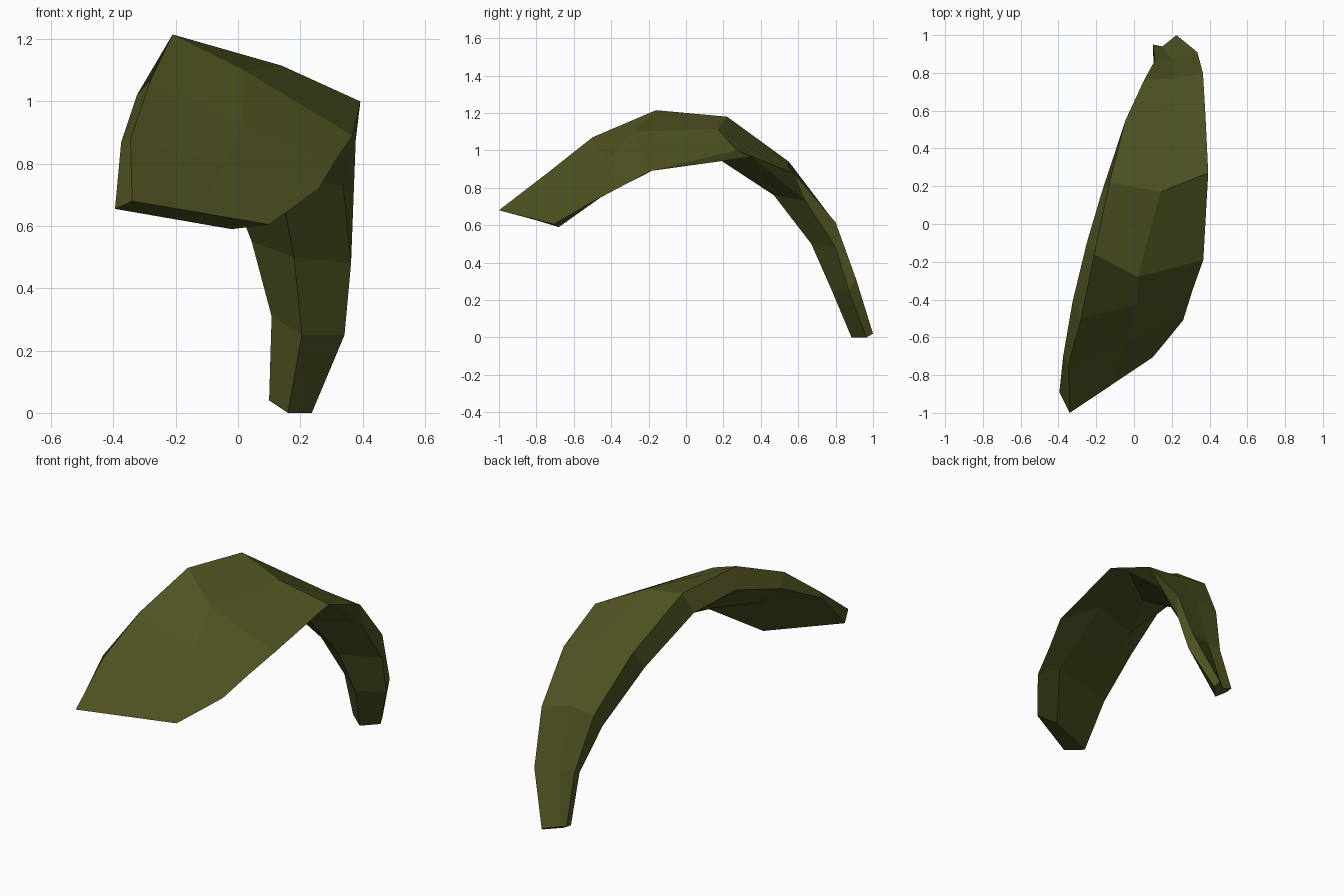
import bpy, bmesh
from mathutils import Vector

if "Cube" in bpy.data.objects:
    bpy.data.objects.remove(bpy.data.objects["Cube"])

# Olive material
olive = bpy.data.materials.new("olive green")
olive.diffuse_color = (0.080, 0.087, 0.016, 1)
olive.use_nodes = True
olive.node_tree.nodes["Principled BSDF"].inputs["Base Color"].default_value = olive.diffuse_color

# Long rails running from the wide front end, over the arch, to the narrow foot
left_top = [(-.34, -1, .68), (-.345, -.74, .88), (-.28, -.5, 1.07), (-.21, -.16, 1.215), (-.13, .22, 1.18),
            (-.045, .55, .94), (.055, .765, .63), (.11, .865, .32), (.10, .95, .045)]
right_top = [(.10, -.705, .605), (.26, -.51, .72), (.31, -.35, .805), (.367, -.19, .89), (.393, .27, 1.0),
             (.378, .58, .875), (.365, .80, .615), (.335, .91, .31), (.225, 1.0, .02)]
right_under = [(-.02, -.68, .59), (.164, -.44, .76), (.185, -.25, .86), (.206, -.05, .958), (.33, .35, .965),
               (.338, .64, .73), (.363, .80, .48), (.342, .87, .25), (.237, .965, 0)]
left_under = [(-.395, -.89, .655), (-.375, -.70, .87), (-.325, -.41, 1.02), (-.25, -.10, 1.11), (-.17, .17, 1.06),
              (-.065, .47, .83), (.044, .70, .55), (.108, .82, .31), (.10, .91, .04)]
# Centre rails: the flat front part is filled in with midpoints
ridge = [(.02, -.28, 1.10), (.14, .17, 1.115), (.17, .54, .92), (.20, .77, .65), (.20, .87, .33), (.15, .94, .03)]
under_ridge = [(-.10, -.35, .89), (-.09, -.14, .95), (.06, .15, .97), (.13, .47, .76),
               (.18, .67, .50), (.205, .78, .25), (.16, .885, 0)]


def with_midpoints(rail, a, b):
    n = len(a) - len(rail)
    return [(Vector(p) + Vector(q)) / 2 for p, q in zip(a[:n], b[:n])] + rail


rails = [left_top, with_midpoints(ridge, left_top, right_top), right_top,
         right_under, with_midpoints(under_ridge, left_under, right_under), left_under]

# Curved plate: skin the rails and cap both ends
bm = bmesh.new()
grid = [[bm.verts.new(p) for p in rail] for rail in rails]
n = len(grid)
for i in range(n):
    a, b = grid[i], grid[(i + 1) % n]
    for j in range(len(a) - 1):
        bm.faces.new((a[j], b[j], b[j + 1], a[j + 1]))
for end in (0, -1):
    ring = [rail[end] for rail in grid]
    bm.faces.new((ring[0], ring[1], ring[4], ring[5]))
    bm.faces.new((ring[1], ring[2], ring[3], ring[4]))
bmesh.ops.recalc_face_normals(bm, faces=bm.faces)
mesh = bpy.data.meshes.new("curved_plate")
bm.to_mesh(mesh)
bm.free()
mesh.materials.append(olive)
plate = bpy.data.objects.new("curved_plate", mesh)
bpy.context.collection.objects.link(plate)
